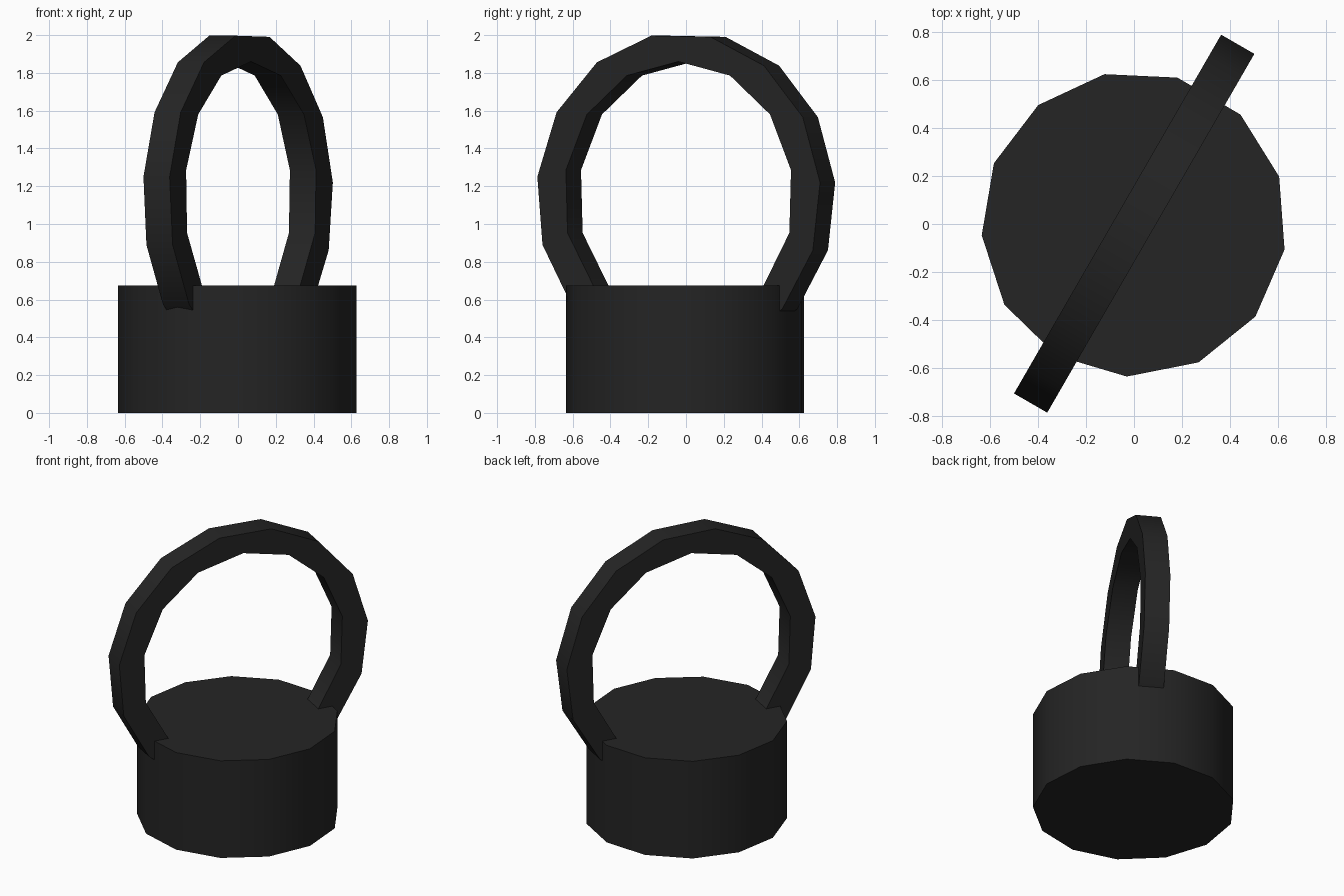
import bpy, math

if "Cube" in bpy.data.objects:
    bpy.data.objects.remove(bpy.data.objects["Cube"])

black = bpy.data.materials.new("charcoal black")
black.diffuse_color = (0.018, 0.018, 0.018, 1)
black.use_nodes = True
black.node_tree.nodes["Principled BSDF"].inputs["Base Color"].default_value = black.diffuse_color


def finish(obj, name):
    obj.name = name
    obj.data.materials.clear()
    obj.data.materials.append(black)
    bpy.ops.object.select_all(action='DESELECT')
    obj.select_set(True)
    bpy.context.view_layer.objects.active = obj
    bpy.ops.object.shade_smooth_by_angle(angle=math.radians(30))


# Drum body: thirteen-sided cylinder with one corner facing near the front
HEIGHT, RADIUS, SIDES = 0.675, 0.637, 13
bpy.ops.mesh.primitive_cylinder_add(vertices=SIDES, radius=RADIUS, depth=HEIGHT,
                                    location=(0, 0, HEIGHT / 2))
body = bpy.context.object
# the primitive's first corner lies on +y
body.rotation_euler.z = math.radians(-92.7 - 90)
finish(body, "body")

# Ring handle: fifteen-sided outline around a fourteen-sided opening
outer = []
for i in range(15):
    a = math.radians(5 + i * 24)
    outer.append((0.869 * math.cos(a), 1.144 + 0.869 * math.sin(a)))
half = [(0.315, 1.786), (0.56, 1.58), (0.688, 1.285),
        (0.678, 0.953), (0.518, 0.67), (0.28, 0.47)]
inner = [(0, 1.86)] + half + [(0, 0.4)] + [(-x, z) for x, z in reversed(half)]

curve = bpy.data.curves.new("handle_outline", 'CURVE')
curve.dimensions = '2D'
curve.fill_mode = 'BOTH'
curve.extrude = 0.08
for loop in (outer, inner):
    spline = curve.splines.new('POLY')
    spline.points.add(len(loop) - 1)
    for point, (x, z) in zip(spline.points, loop):
        point.co = (x, z, 0, 1)
    spline.use_cyclic_u = True

handle = bpy.data.objects.new("ring_handle", curve)
bpy.context.collection.objects.link(handle)
# stand the outline upright and turn it diagonally across the body
handle.rotation_euler = (math.radians(90), 0, math.radians(60))
bpy.ops.object.select_all(action='DESELECT')
handle.select_set(True)
bpy.context.view_layer.objects.active = handle
bpy.ops.object.convert(target='MESH')
handle = bpy.context.object

# join the caps to the rims
bpy.ops.object.mode_set(mode='EDIT')
bpy.ops.mesh.select_all(action='SELECT')
bpy.ops.mesh.remove_doubles(threshold=0.0005)
bpy.ops.mesh.normals_make_consistent(inside=False)
bpy.ops.object.mode_set(mode='OBJECT')
finish(handle, "ring_handle")
